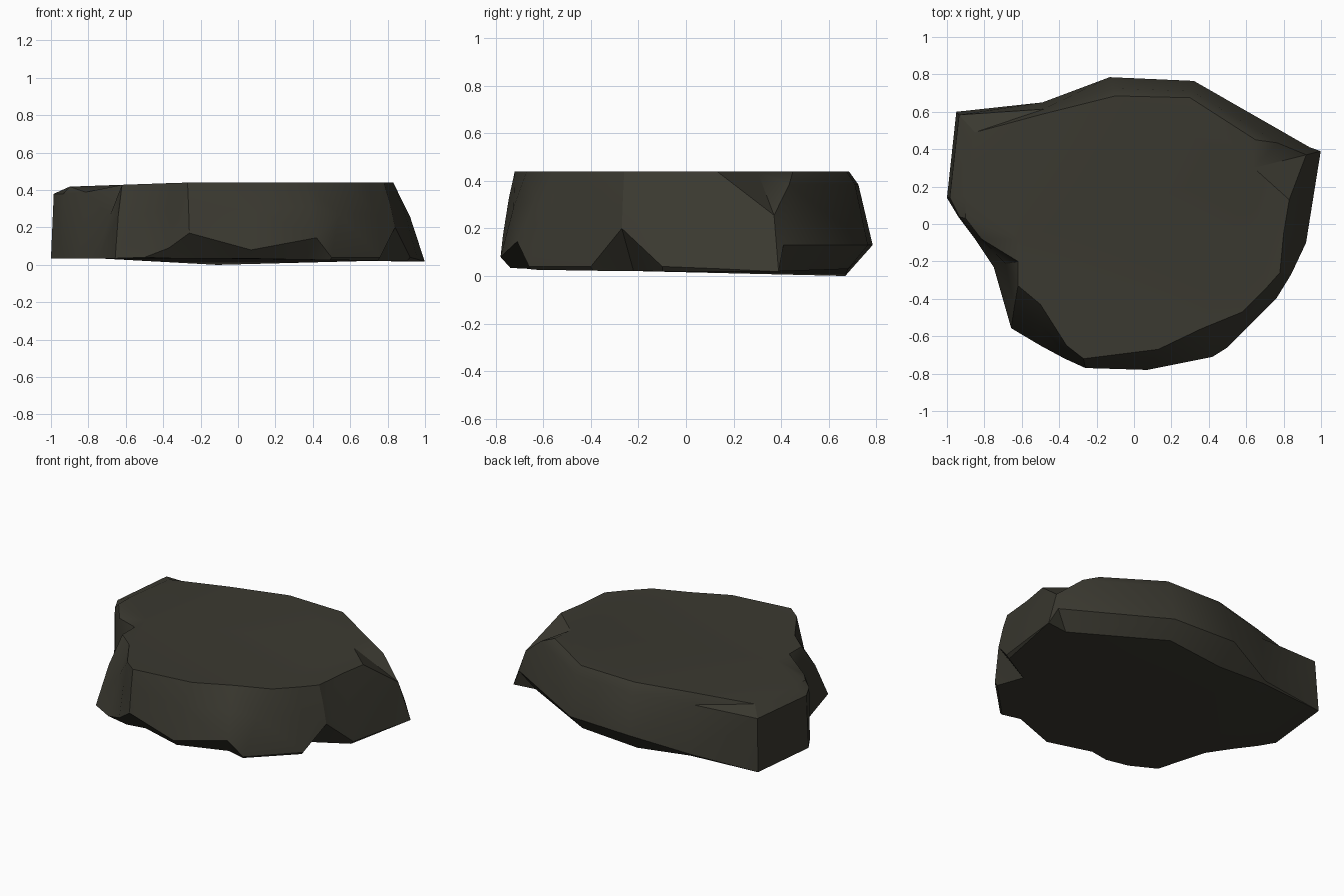
import bpy, bmesh, math

if "Cube" in bpy.data.objects:
    bpy.data.objects.remove(bpy.data.objects["Cube"])

# Columns around the rock: top rim x, y, then widest point x, y, z
COLUMNS = [
    (-.62, -.33, -.66, -.56, .04), (-.50, -.43, -.50, -.65, .04),
    (-.36, -.65, -.37, -.72, .09), (-.27, -.72, -.26, -.77, .17),
    (.13, -.67, .07, -.78, .08), (.36, -.56, .42, -.71, .145),
    (.58, -.47, .50, -.66, .04), (.70, -.35, .76, -.40, .04),
    (.78, -.26, .84, -.27, .20), (.80, -.05, .92, -.10, .04),
    (.83, .13, .96, .15, .03), (.64, .30, 1.0, .39, .02),
    (.65, .45, .94, .41, .13), (.30, .675, .32, .765, .13),
    (-.10, .685, -.13, .785, .13), (-.48, .59, -.49, .65, .05),
    (-.85, .49, -.95, .60, .035), (-.90, .15, -1.0, .14, .035),
    (-.90, .03, -.94, .04, .035), (-.62, -.08, -.85, -.08, .035),
    (-.62, -.20, -.75, -.23, .035),
]


def shoulder_fractions(x, y):
    """How far out and down the worn shoulder sits on each side."""
    if x > .99:
        return .78, .44      # chipped corner
    if x < -.8:
        return .85, .10      # steep left wall
    if y > .4:
        return .40, .18      # bevelled back
    return .50, .42


def column_points(tx, ty, mx, my, mz):
    tz = .44 - .035 * max(0, -tx - .28)
    out, down = shoulder_fractions(mx, my)
    shoulder = (tx + (mx - tx) * out, ty + (my - ty) * out, tz + (mz - tz) * down)
    # Underside: chips cut inward where the widest point is high
    bz = 0 if my > .7 and mx < 0 else .035 - .017 * max(0, mx)
    k = 1 - .9 * max(0, mz - bz) / math.hypot(mx, my)
    return [(tx, ty, tz), shoulder, (mx, my, max(mz, bz)), (mx * k, my * k, bz)]


# Rock body
bm = bmesh.new()
cols = [[bm.verts.new(p) for p in column_points(*c)] for c in COLUMNS]
for a, b in zip(cols, cols[1:] + cols[:1]):
    for i in range(3):
        bm.faces.new((a[i], a[i + 1], b[i + 1], b[i]))
bm.faces.new([c[0] for c in cols])
bm.faces.new([c[3] for c in reversed(cols)])
bmesh.ops.remove_doubles(bm, verts=bm.verts, dist=.008)
bmesh.ops.triangulate(bm, faces=bm.faces)
bmesh.ops.recalc_face_normals(bm, faces=bm.faces)
mesh = bpy.data.meshes.new("flat_rock")
bm.to_mesh(mesh)
bm.free()

# Dark stone colour
stone = bpy.data.materials.new("dark olive stone")
stone.diffuse_color = (.043, .041, .030, 1)
stone.use_nodes = True
stone.node_tree.nodes["Principled BSDF"].inputs["Base Color"].default_value = stone.diffuse_color
mesh.materials.append(stone)

rock = bpy.data.objects.new("flat_rock", mesh)
bpy.context.collection.objects.link(rock)
bpy.context.view_layer.objects.active = rock
rock.select_set(True)
bpy.ops.object.shade_smooth_by_angle(angle=math.radians(30))
